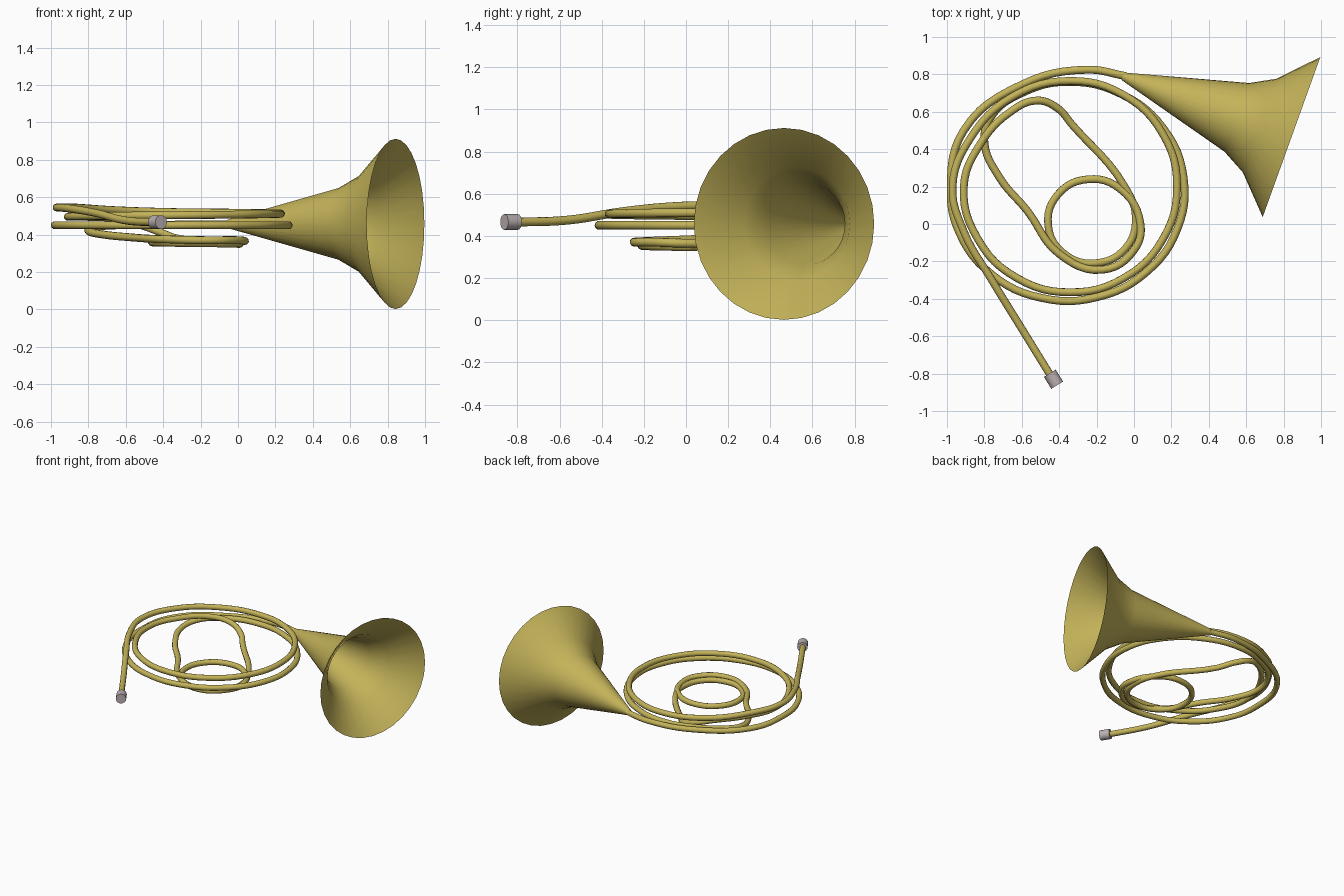
import bpy
import bmesh
from math import cos, sin, tau, radians
from mathutils import Vector, Matrix

default_cube = bpy.data.objects.get("Cube")
if default_cube:
    bpy.data.objects.remove(default_cube, do_unlink=True)


def make_material(name, colour):
    material = bpy.data.materials.new(name)
    material.diffuse_color = (*colour, 1)
    material.use_nodes = True
    shader = next(n for n in material.node_tree.nodes if n.type == "BSDF_PRINCIPLED")
    shader.inputs["Base Color"].default_value = (*colour, 1)
    return material


def finish(obj, material, angle):
    """Assign the colour and shade smoothly below the given angle."""
    obj.data.materials.clear()
    obj.data.materials.append(material)
    bpy.ops.object.select_all(action="DESELECT")
    obj.select_set(True)
    bpy.context.view_layer.objects.active = obj
    bpy.ops.object.shade_smooth_by_angle(angle=radians(angle))


def arc(centre, size, start, end, low, high, steps):
    """Points on a rising elliptical coil, angles in degrees."""
    points = []
    for i in range(steps + 1):
        t = i / steps
        a = radians(start + (end - start) * t)
        points.append((centre[0] + size[0] * cos(a),
                       centre[1] + size[1] * sin(a),
                       low + (high - low) * t))
    return points


def make_tube(name, points, radius, material):
    """Round tube along a smooth path."""
    curve = bpy.data.curves.new(name, "CURVE")
    curve.dimensions = "3D"
    curve.resolution_u = 6
    curve.bevel_depth = radius
    curve.bevel_resolution = 3
    curve.use_fill_caps = True
    spline = curve.splines.new("BEZIER")
    spline.bezier_points.add(len(points) - 1)
    for knot, position in zip(spline.bezier_points, points):
        knot.co = position
        knot.handle_left_type = knot.handle_right_type = "AUTO"
    obj = bpy.data.objects.new(name, curve)
    bpy.context.collection.objects.link(obj)
    bpy.ops.object.select_all(action="DESELECT")
    obj.select_set(True)
    bpy.context.view_layer.objects.active = obj
    bpy.ops.object.convert(target="MESH")
    finish(bpy.context.view_layer.objects.active, material, 50)


def make_turned(name, profile, origin, axis, sides, material, angle):
    """Revolve (distance, radius) pairs around an axis."""
    bm = bmesh.new()
    verts = [bm.verts.new((radius, 0, along)) for along, radius in profile]
    edges = [bm.edges.new(pair) for pair in zip(verts, verts[1:])]
    bmesh.ops.spin(bm, geom=verts + edges, cent=(0, 0, 0), axis=(0, 0, 1),
                   angle=tau, steps=sides)
    bmesh.ops.remove_doubles(bm, verts=bm.verts[:], dist=0.0005)
    bmesh.ops.recalc_face_normals(bm, faces=bm.faces[:])
    turn = Vector(axis).to_track_quat("Z", "Y").to_matrix().to_4x4()
    bm.transform(Matrix.Translation(origin) @ turn)
    mesh = bpy.data.meshes.new(name)
    bm.to_mesh(mesh)
    bm.free()
    obj = bpy.data.objects.new(name, mesh)
    bpy.context.collection.objects.link(obj)
    finish(obj, material, angle)


brass = make_material("brass", (0.55, 0.45, 0.10))
silver = make_material("silver", (0.50, 0.43, 0.44))

# Tube sections, from the bell back to the mouthpiece
bell_lead = [(-0.04, 0.79, 0.456), (-0.25, 0.825, 0.455), (-0.6, 0.745, 0.45),
             (-0.91, 0.5, 0.45), (-0.98, 0.2, 0.45)]
outer_coil = arc((-0.355, 0.175), (0.625, 0.585), 202, 450, 0.45, 0.45, 9)
descent = [(-0.6, 0.7, 0.45), (-0.76, 0.58, 0.44), (-0.8, 0.44, 0.42),
           (-0.72, 0.25, 0.4), (-0.57, 0.07, 0.385), (-0.4, -0.16, 0.375),
           (-0.17, -0.245, 0.37), (0, -0.14, 0.37), (0.035, 0, 0.365)]
small_loop = arc((-0.225, 0.015), (0.235, 0.225), 50, 365, 0.365, 0.35, 7)
rising_lobe = [(-0.05, 0.2, 0.36), (-0.33, 0.53, 0.38), (-0.41, 0.62, 0.41),
               (-0.52, 0.66, 0.45), (-0.66, 0.6, 0.485), (-0.82, 0.43, 0.495)]
inner_coil = arc((-0.34, 0.2), (0.57, 0.565), 180, 450, 0.495, 0.52, 9)
mouth_lead = [(-0.65, 0.68, 0.53), (-0.88, 0.45, 0.545), (-0.97, 0.2, 0.545),
              (-0.91, -0.04, 0.54), (-0.76, -0.3, 0.515), (-0.6, -0.56, 0.475),
              (-0.44, -0.82, 0.465)]
make_tube("coiled_tube", bell_lead + outer_coil + descent + small_loop
          + rising_lobe + inner_coil + mouth_lead, 0.021, brass)

# Flared bell, an open thin sheet
bell_profile = [(0, 0.021), (0.648, 0.195), (0.778, 0.266), (0.959, 0.455)]
make_turned("bell", bell_profile, (-0.06, 0.79, 0.457), (0.941, -0.339, 0),
            32, brass, 60)

# Short capped mouthpiece
mouthpiece_profile = [(0, 0), (0, 0.037), (0.075, 0.037), (0.075, 0)]
make_turned("mouthpiece", mouthpiece_profile, (-0.45, -0.798, 0.466),
            (0.52, -0.85, 0), 16, silver, 40)
